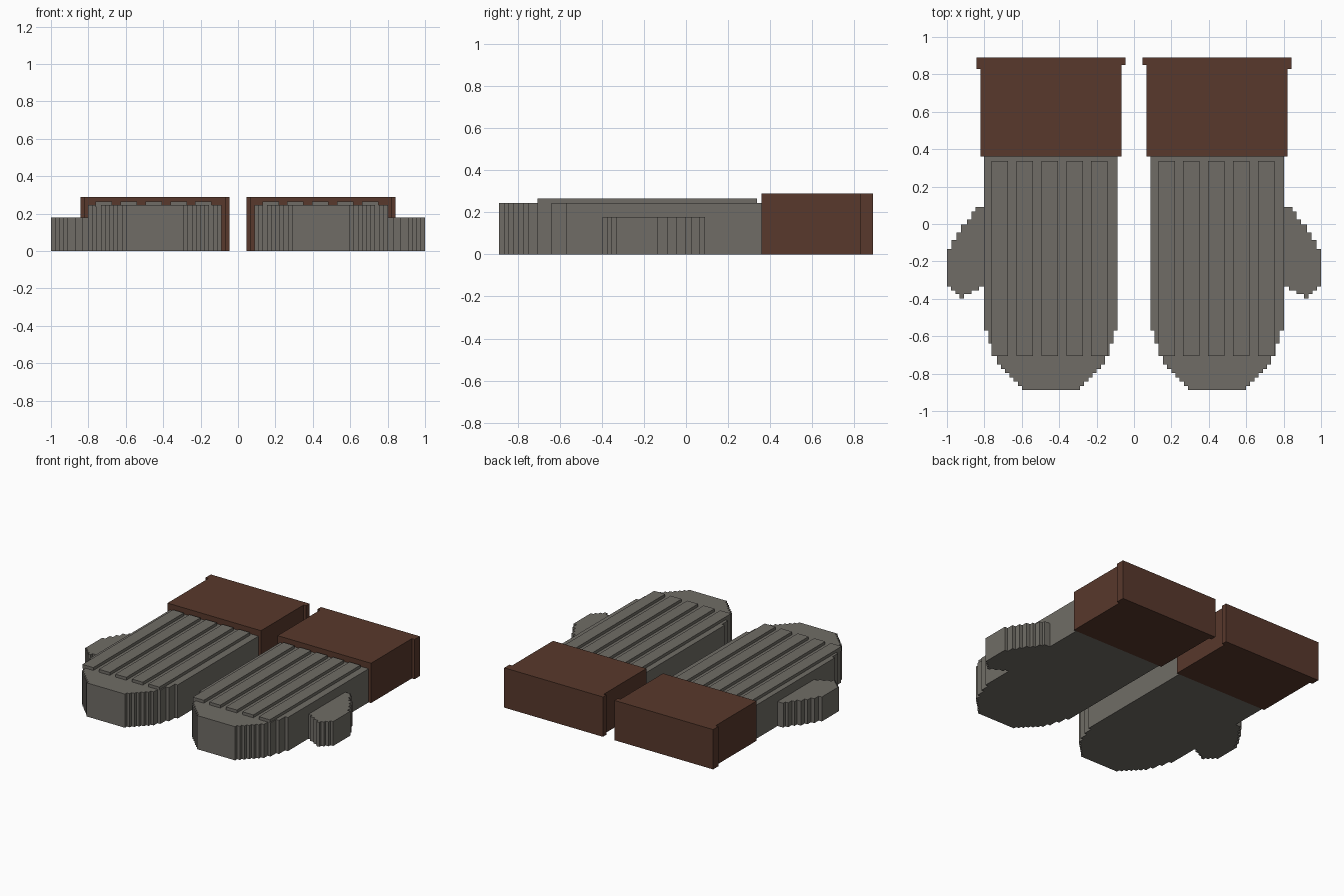
import bpy
import bmesh

cube = bpy.data.objects.get("Cube")
if cube:
    bpy.data.objects.remove(cube, do_unlink=True)


def make_material(name, rgb):
    mat = bpy.data.materials.new(name)
    mat.use_nodes = True
    mat.diffuse_color = (*rgb, 1)
    mat.node_tree.nodes["Principled BSDF"].inputs["Base Color"].default_value = (*rgb, 1)
    return mat


grey = make_material("warm grey", (0.162, 0.152, 0.133))
brown = make_material("leather brown", (0.098, 0.040, 0.025))


def prism(name, outline, bottom, top, mat):
    """Extrude a flat outline straight up."""
    bm = bmesh.new()
    base = bm.faces.new([bm.verts.new((x, y, bottom)) for x, y in outline])
    result = bmesh.ops.extrude_face_region(bm, geom=[base], use_keep_orig=True)
    moved = [v for v in result["geom"] if isinstance(v, bmesh.types.BMVert)]
    bmesh.ops.translate(bm, verts=moved, vec=(0, 0, top - bottom))
    bmesh.ops.recalc_face_normals(bm, faces=bm.faces)
    mesh = bpy.data.meshes.new(name)
    bm.to_mesh(mesh)
    bm.free()
    mesh.materials.append(mat)
    obj = bpy.data.objects.new(name, mesh)
    bpy.context.collection.objects.link(obj)
    return obj


def rectangle(x0, x1, y0, y1):
    return [(x0, y0), (x1, y0), (x1, y1), (x0, y1)]


def stairs(start_x, columns):
    """Stepped edge: each column holds its level up to its right end."""
    points, x = [], start_x
    for end, level in columns:
        points += [(x, level), (end, level)]
        x = end
    return points


CENTER = 0.444
STEP = 0.0225
CUFF_FRONT = 0.36

# Stepped fingertip: each level is one step narrower than the last
tip_levels = [-0.57, -0.64, -0.705, -0.75, -0.775, -0.797, -0.82, -0.843, -0.865, -0.888]
half_palm = [(0.357, CUFF_FRONT)]
for i, level in enumerate(tip_levels):
    width = 0.357 - i * STEP
    if i:
        half_palm.append((width, tip_levels[i - 1]))
    half_palm.append((width, level))
palm = [(CENTER + x, y) for x, y in half_palm]
palm += [(CENTER - x, y) for x, y in reversed(half_palm)]

# Stepped thumb, starting slightly inside the palm
thumb_back = [(0.847, 0.09), (0.87, 0.067), (0.893, 0.025), (0.925, -0.003),
              (0.948, -0.045), (0.975, -0.085), (1.0, -0.135)]
thumb_front = [(0.83, -0.333), (0.87, -0.355), (0.91, -0.375), (0.933, -0.397),
               (0.955, -0.375), (0.978, -0.355), (1.0, -0.333)]
thumb = stairs(0.78, thumb_back) + stairs(0.78, thumb_front)[::-1]

# Cuff with a slightly flared rim at the wrist end
cuff = [(0.067, CUFF_FRONT), (0.82, CUFF_FRONT), (0.82, 0.83), (0.842, 0.83),
        (0.842, 0.89), (0.046, 0.89), (0.046, 0.85), (0.067, 0.85)]

for side, sign, ridge_start in (("left", 1, 0.174), ("right", -1, -0.717)):
    for part, outline, height, mat in (("palm", palm, 0.245, grey),
                                       ("thumb", thumb, 0.178, grey),
                                       ("cuff", cuff, 0.29, brown)):
        prism(f"{side}_{part}", [(sign * x, y) for x, y in outline], 0, height, mat)
    # Raised ridges along the back of the hand
    for i in range(5):
        x = ridge_start + i * 0.133
        prism(f"{side}_ridge_{i + 1}", rectangle(x - 0.044, x + 0.044, -0.705, 0.338),
              0.235, 0.266, grey)
